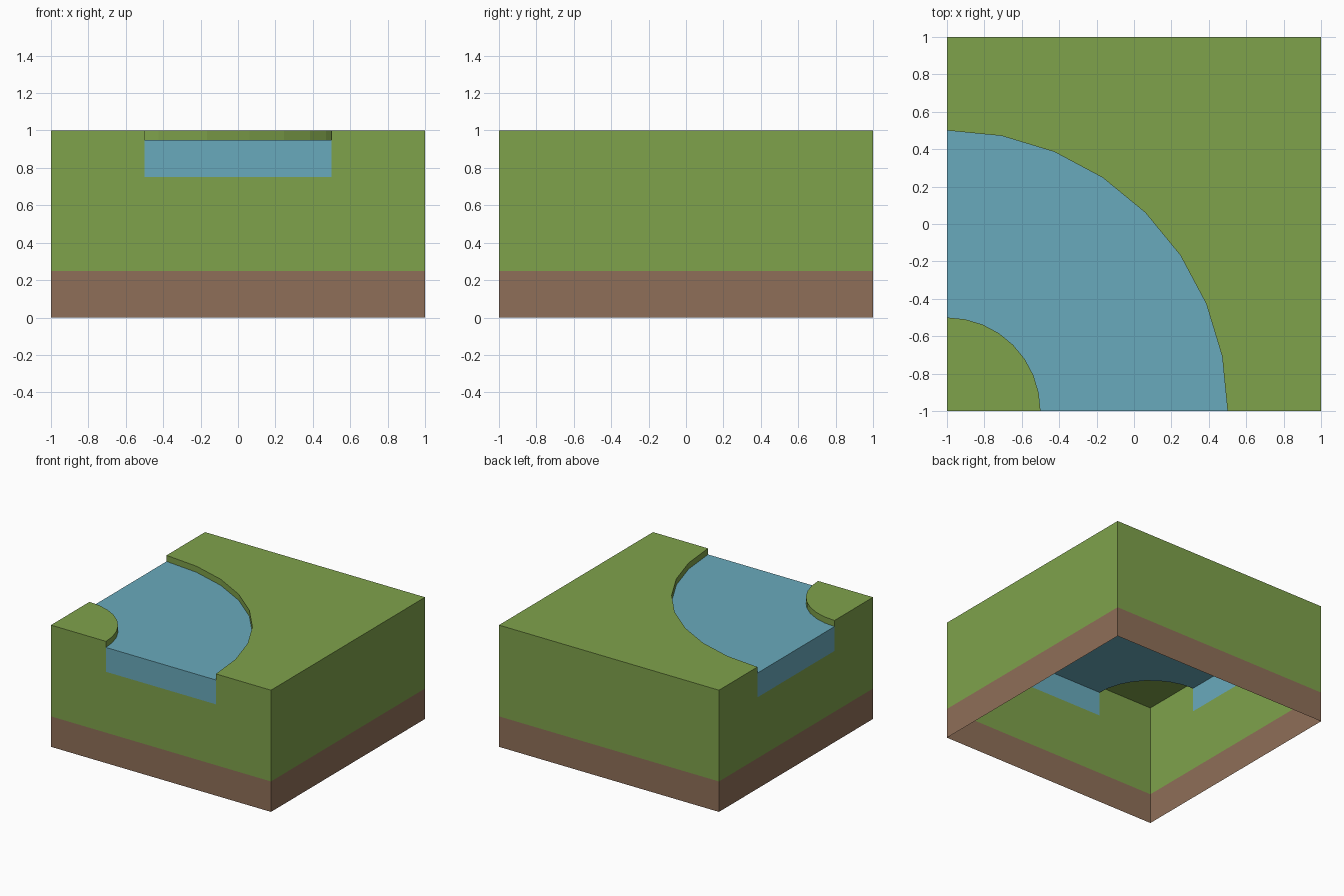
import bpy, bmesh, math

if "Cube" in bpy.data.objects:
    bpy.data.objects.remove(bpy.data.objects["Cube"])


def material(name, srgb):
    m = bpy.data.materials.new(name)
    lin = [((c / 255 + 0.055) / 1.055) ** 2.4 for c in srgb]
    m.diffuse_color = (*lin, 1)
    m.use_nodes = True
    m.node_tree.nodes["Principled BSDF"].inputs["Base Color"].default_value = m.diffuse_color
    return m


GRASS = material("grass green", (127, 162, 75))
SOIL = material("soil brown", (143, 111, 88))
WATER = material("water blue", (105, 170, 188))

SOIL_TOP, BED, WATER_TOP, TOP = 0.25, 0.75, 0.95, 1.0
STEPS = 8


def arc(radius):
    """Quarter circle about the front-left corner, from the front edge to the left edge."""
    angles = [math.pi / 2 * i / STEPS for i in range(STEPS + 1)]
    return [(-1 + radius * math.cos(a), -1 + radius * math.sin(a)) for a in angles]


def build(name, mat, faces):
    bm = bmesh.new()
    for f in faces:
        bm.faces.new([bm.verts.new(p) for p in f])
    bmesh.ops.remove_doubles(bm, verts=bm.verts, dist=1e-5)
    me = bpy.data.meshes.new(name)
    bm.to_mesh(me)
    bm.free()
    me.materials.append(mat)
    bpy.context.collection.objects.link(bpy.data.objects.new(name, me))


def flat(points, z):
    return [(x, y, z) for x, y in points]


def wall(path, z0, z1):
    """Vertical quads along a path; the outside is to the right of travel."""
    return [[(*a, z0), (*b, z0), (*b, z1), (*a, z1)] for a, b in zip(path, path[1:])]


inner, outer = arc(0.5), arc(1.5)
square = [(-1, -1), (1, -1), (1, 1), (-1, 1), (-1, -1)]

# Soil band around the open-bottomed block
build("soil_band", SOIL, wall(square, 0, SOIL_TOP))

# Grass sides, notched where the river meets the front and left
sides = wall([outer[0], (1, -1), (1, 1), (-1, 1), outer[-1]], SOIL_TOP, TOP)
sides += wall([inner[-1], (-1, -1), inner[0]], SOIL_TOP, TOP)
sides += wall([inner[0], outer[0]], SOIL_TOP, BED)
sides += wall([outer[-1], inner[-1]], SOIL_TOP, BED)
build("grass_sides", GRASS, sides)

# Grass tops on both sides of the river
build("grass_top", GRASS, [flat([(1, -1), (1, 1), (-1, 1)] + outer[::-1], TOP)])
build("corner_grass_top", GRASS, [flat([(-1, -1)] + inner, TOP)])

# Low curved banks above the water
build("outer_bank", GRASS, wall(outer[::-1], WATER_TOP, TOP))
build("inner_bank", GRASS, wall(inner, WATER_TOP, TOP))

# River surface with its two cut ends
river = [flat([inner[i], outer[i], outer[i + 1], inner[i + 1]], WATER_TOP) for i in range(STEPS)]
river += wall([inner[0], outer[0]], BED, WATER_TOP)
river += wall([outer[-1], inner[-1]], BED, WATER_TOP)
build("river", WATER, river)
